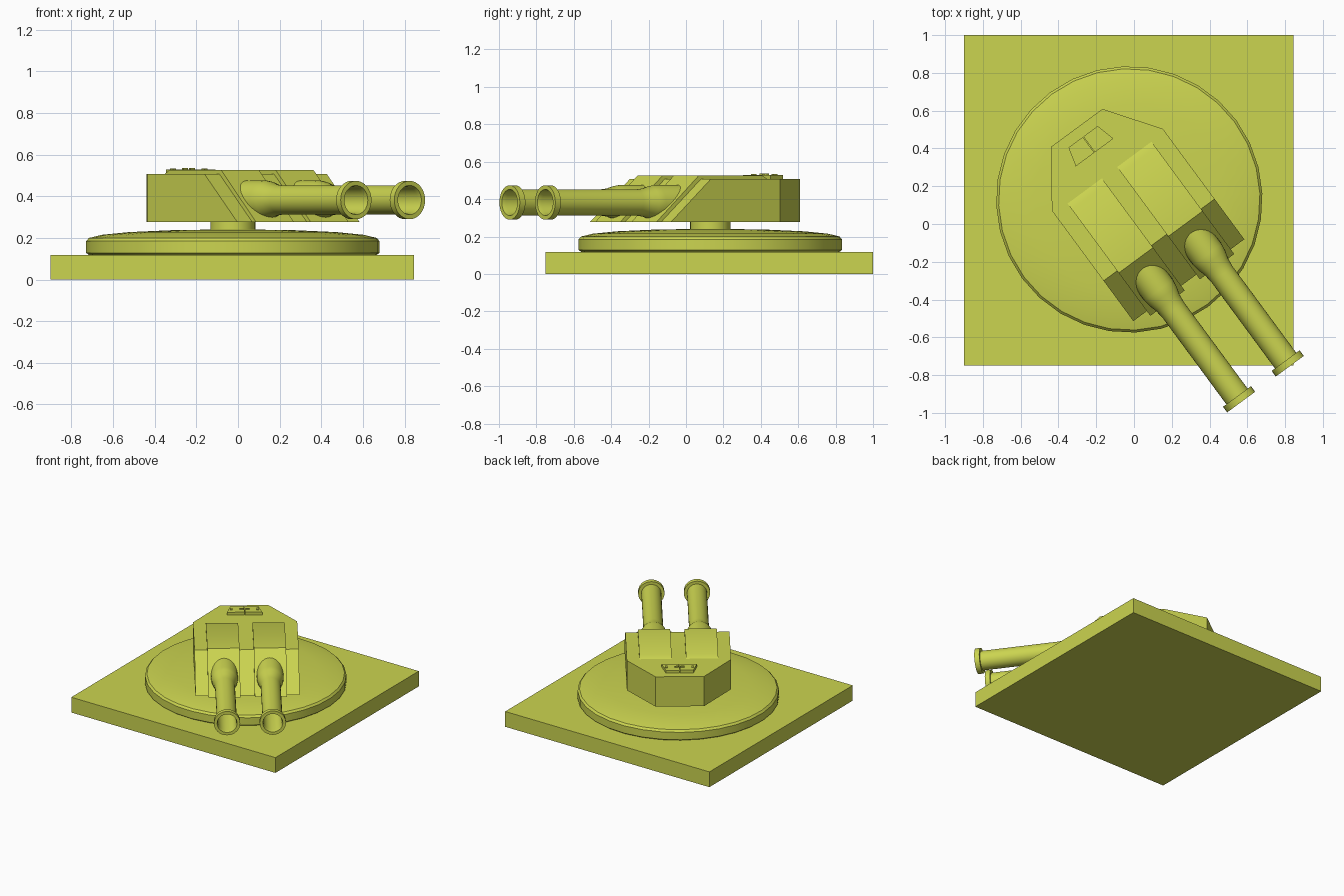
import bpy, bmesh, math
from mathutils import Matrix

if "Cube" in bpy.data.objects:
    bpy.data.objects.remove(bpy.data.objects["Cube"])

PIVOT = (-0.025, 0.13, 0)
TURN = math.radians(36.4)

paint = bpy.data.materials.new("olive_paint")
paint.diffuse_color = (0.6, 0.66, 0.08, 1)
paint.use_nodes = True
paint.node_tree.nodes["Principled BSDF"].inputs["Base Color"].default_value = paint.diffuse_color


def add_object(name, bm, turret=True, mirror=False):
    bmesh.ops.recalc_face_normals(bm, faces=bm.faces)
    mesh = bpy.data.meshes.new(name)
    bm.to_mesh(mesh)
    bm.free()
    mesh.materials.append(paint)
    ob = bpy.data.objects.new(name, mesh)
    bpy.context.collection.objects.link(ob)
    if turret:
        ob.location = PIVOT
        ob.rotation_euler.z = TURN
    if mirror:
        ob.modifiers.new("mirror", "MIRROR").use_axis = (True, False, False)
    return ob


def prism(points, vec):
    """Extrude a closed polygon along a vector."""
    bm = bmesh.new()
    face = bm.faces.new([bm.verts.new(p) for p in points])
    res = bmesh.ops.extrude_face_region(bm, geom=[face])
    verts = [g for g in res["geom"] if isinstance(g, bmesh.types.BMVert)]
    bmesh.ops.translate(bm, verts=verts, vec=vec)
    return bm


def lathe(profile, sides=32):
    """Spin (radius, height) points around z."""
    bm = bmesh.new()
    verts = [bm.verts.new((r, 0, z)) for r, z in profile]
    edges = [bm.edges.new(p) for p in zip(verts, verts[1:])]
    bmesh.ops.spin(bm, geom=verts + edges, cent=(0, 0, 0), axis=(0, 0, 1),
                   angle=math.tau, steps=sides, use_duplicate=False)
    bmesh.ops.remove_doubles(bm, verts=bm.verts, dist=0.0005)
    return bm


def box(x0, x1, y0, y1, z0, z1):
    return prism([(x0, y0, z0), (x1, y0, z0), (x1, y1, z0), (x0, y1, z0)], (0, 0, z1 - z0))


# Square ground plate
add_object("base_plate", box(-0.9, 0.845, -0.75, 1.0, 0, 0.118), turret=False)

# Domed turntable and neck
add_object("turntable", lathe([(0, 0.117), (0.69, 0.117), (0.705, 0.128), (0.705, 0.185),
                               (0.692, 0.2), (0.63, 0.215), (0.5, 0.228),
                               (0.3, 0.237), (0, 0.242)]))
add_object("neck", lathe([(0, 0.22), (0.108, 0.22), (0.108, 0.29), (0, 0.29)]))

# Turret body: chamfered rear, wedge front
plan = [(-0.365, -0.531), (0.365, -0.531), (0.365, 0.195),
        (0.17, 0.47), (-0.17, 0.47), (-0.365, 0.195)]
body = prism([(x, y, 0.277) for x, y in plan], (0, 0, 0.23))
for v in body.verts:
    if v.co.z > 0.4 and v.co.y < -0.5:
        v.co.y = -0.266
add_object("turret_body", body)

# Raised armour strips running over the roof and down the front
strip = [(0.18, 0.505), (0.14, 0.526), (-0.28, 0.526), (-0.562, 0.277), (-0.5, 0.277), (0.18, 0.49)]
strip = [(0.18, 0.505), (0.14, 0.526), (-0.28, 0.526), (-0.562, 0.277), (-0.52, 0.277),
         (-0.255, 0.495), (0.18, 0.495)]
add_object("armour_strip", prism([(0.05, y, z) for y, z in strip], (0.226, 0, 0)), mirror=True)

# Gun barrels: flared root, straight tube, muzzle ring and bore
barrel = lathe([(0, 0.2), (0.094, 0.2), (0.094, 0.48), (0.088, 0.52), (0.076, 0.56), (0.07, 0.61),
                (0.07, 1.178), (0.092, 1.178), (0.092, 1.215), (0.07, 1.215),
                (0.064, 1.19), (0.064, 0.7), (0, 0.7)])
bmesh.ops.transform(barrel, verts=barrel.verts,
                    matrix=Matrix.Translation((0.16, 0, 0.382)) @ Matrix.Rotation(math.radians(90), 4, 'X'))
add_object("gun_barrel", barrel, mirror=True)

# Roof hatch: two leaves, handles and hinges
leaf = [(0.002, 0.309, 0.5), (0.124, 0.309, 0.5), (0.096, 0.412, 0.5), (0.002, 0.412, 0.5)]
add_object("hatch_leaf", prism(leaf, (0, 0, 0.029)), mirror=True)
add_object("hatch_handle", box(0.008, 0.035, 0.352, 0.364, 0.52, 0.536), mirror=True)
add_object("hatch_hinge", box(0.085, 0.102, 0.345, 0.37, 0.52, 0.534), mirror=True)

# Smooth round parts while keeping hard edges
for ob in bpy.context.collection.objects:
    ob.select_set(True)
    bpy.context.view_layer.objects.active = ob
bpy.ops.object.shade_smooth_by_angle(angle=math.radians(30))
